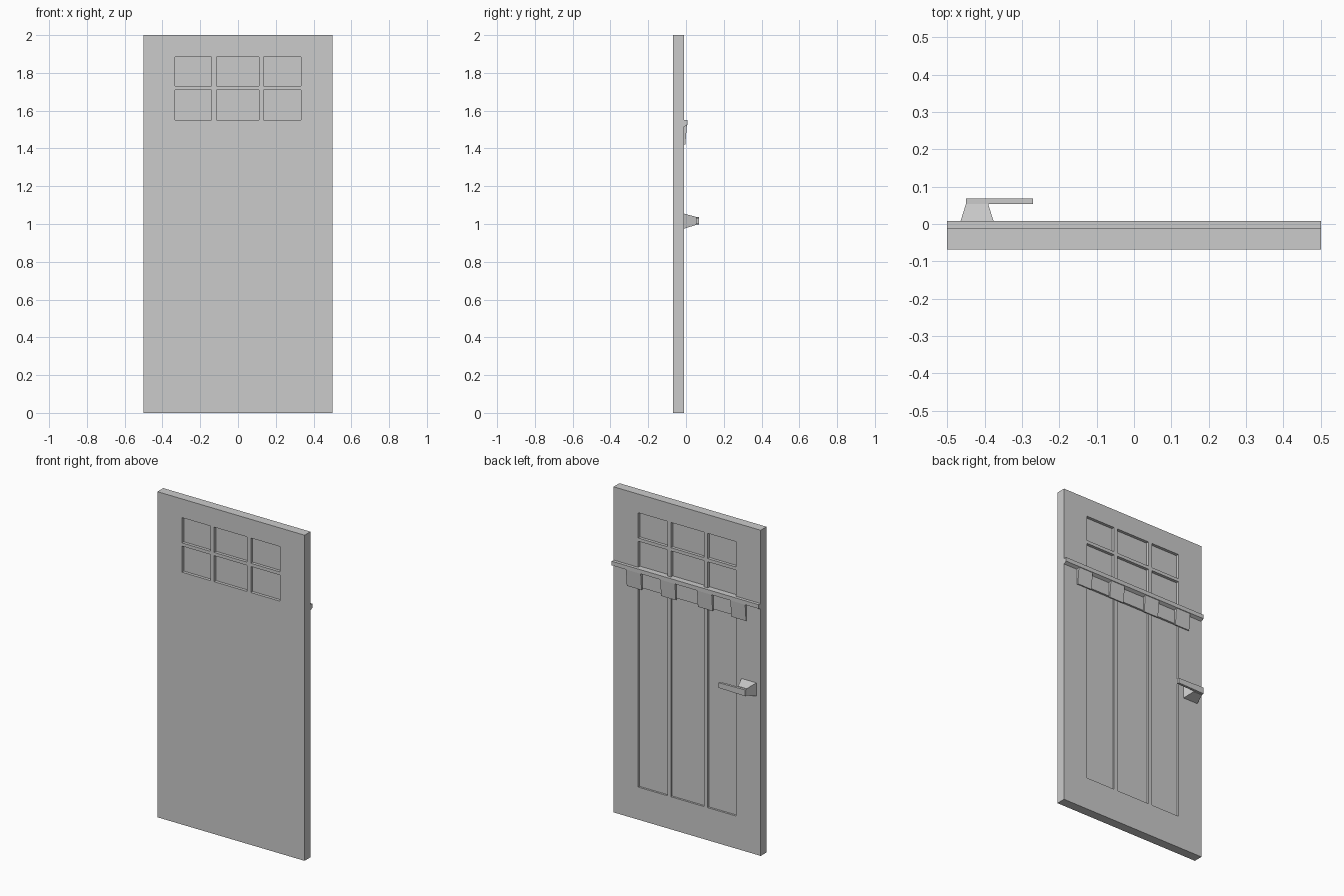
import bpy, bmesh

if "Cube" in bpy.data.objects:
    bpy.data.objects.remove(bpy.data.objects["Cube"])

FRONT, BACK = -0.068, -0.011          # faces of the door slab
COLUMNS = [(-0.333, -0.14), (-0.115, 0.11), (0.135, 0.333)]
ROWS = [(1.55, 1.71), (1.73, 1.885)]


def make(name, bm):
    bmesh.ops.recalc_face_normals(bm, faces=bm.faces[:])
    mesh = bpy.data.meshes.new(name)
    bm.to_mesh(mesh)
    bm.free()
    ob = bpy.data.objects.new(name, mesh)
    bpy.context.collection.objects.link(ob)
    return ob


def add_box(bm, x, y, z):
    geo = bmesh.ops.create_cube(bm, size=1)
    for v in geo["verts"]:
        v.co = [r[0] if c < 0 else r[1] for c, r in zip(v.co, (x, y, z))]


def add_extrusion(bm, profile, x0, x1):
    # (y, z) profile swept along x
    face = bm.faces.new([bm.verts.new((x0, y, z)) for y, z in profile])
    ext = bmesh.ops.extrude_face_region(bm, geom=[face], use_keep_orig=True)
    for g in ext["geom"]:
        if isinstance(g, bmesh.types.BMVert):
            g.co.x = x1


# door slab with window openings and recessed back panels
bm = bmesh.new()
add_box(bm, (-0.5, 0.5), (FRONT, BACK), (0, 2))
slab = make("door_slab", bm)

bm = bmesh.new()
for col in COLUMNS:
    for row in ROWS:
        add_box(bm, col, (FRONT - 0.1, BACK + 0.1), row)
    add_box(bm, col, (BACK - 0.012, BACK + 0.1), (0.2, 1.43))
cutter = make("cutter", bm)
cutter.hide_render = True

mod = slab.modifiers.new("openings", "BOOLEAN")
mod.operation, mod.solver, mod.object = "DIFFERENCE", "EXACT", cutter
bpy.context.view_layer.objects.active = slab
slab.select_set(True)
bpy.ops.object.modifier_apply(modifier=mod.name)
bpy.data.objects.remove(cutter)

# window panes set inside the openings
bm = bmesh.new()
for col in COLUMNS:
    for row in ROWS:
        add_box(bm, col, (FRONT + 0.018, BACK - 0.018), row)
make("window_panes", bm)

# shelf across the back, under the windows
bm = bmesh.new()
add_extrusion(bm, [(BACK, 1.55), (0.008, 1.55), (0.008, 1.525), (BACK, 1.515)], -0.5, 0.5)
make("shelf", bm)

# tapered brackets below the shelf
bm = bmesh.new()
for x in (-0.355, -0.128, 0.122, 0.355):
    add_extrusion(bm, [(BACK, 1.525), (0.005, 1.525), (-0.004, 1.42), (BACK, 1.42)],
                  x - 0.05, x + 0.05)
make("shelf_brackets", bm)

# handle base: a block tapering away from the door
bm = bmesh.new()
add_box(bm, (-0.47, -0.37), (BACK, 0.053), (0.975, 1.055))
for v in bm.verts:
    if v.co.y > 0:
        v.co.x = -0.45 if v.co.x < -0.42 else -0.39
        v.co.z = 0.995 if v.co.z < 1.01 else 1.038
make("handle_base", bm)

# handle lever
bm = bmesh.new()
add_box(bm, (-0.45, -0.27), (0.053, 0.068), (0.997, 1.036))
for v in bm.verts:
    if v.co.x > -0.3:
        v.co.z = 1.017 + (v.co.z - 1.017) * 0.8
make("handle_lever", bm)
